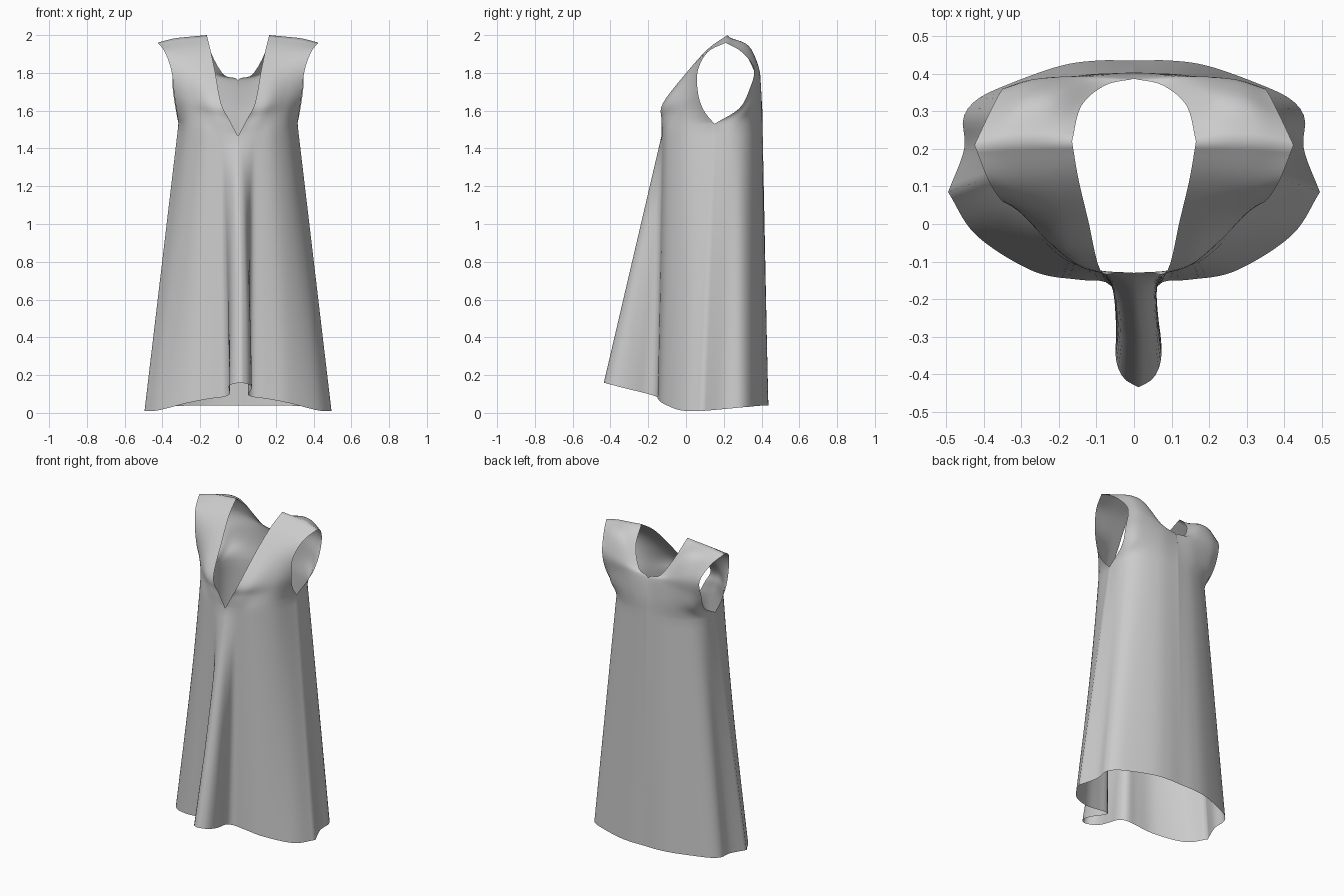
import bpy, bmesh
from mathutils import Vector

if "Cube" in bpy.data.objects:
    bpy.data.objects.remove(bpy.data.objects["Cube"])

N = 44        # columns per quarter panel
BODY = 26     # rows from hem to bust
STEP = 5      # rows between upper control rows


def spline(pts, steps=12):
    """Catmull-Rom curve through the points."""
    p = [Vector(q) for q in pts]
    p = [2 * p[0] - p[1]] + p + [2 * p[-1] - p[-2]]
    out = []
    for i in range(1, len(p) - 2):
        a, b, c, d = p[i - 1:i + 3]
        for k in range(steps):
            t = k / steps
            out.append(0.5 * (2 * b + (c - a) * t + (2 * a - 5 * b + 4 * c - d) * t * t
                              + (3 * b - a - 3 * c + d) * t ** 3))
    return out + [p[-2]]


def sample(pts, fracs):
    """Points on the curve at the given fractions of its length."""
    c = spline(pts)
    acc = [0.0]
    for a, b in zip(c, c[1:]):
        acc.append(acc[-1] + (b - a).length)
    out = []
    for f in fracs:
        s, i = f * acc[-1], 0
        while i < len(c) - 2 and acc[i + 1] < s:
            i += 1
        out.append(c[i].lerp(c[i + 1], (s - acc[i]) / (acc[i + 1] - acc[i])))
    return out


def panel(hem, bust, upper):
    """Straight skirt from hem to bust, then a smooth loft through the upper rows."""
    rows = [[a.lerp(b, k / BODY) for a, b in zip(hem, bust)] for k in range(BODY)]
    cols = [spline(col, STEP) for col in zip(bust, *upper)]
    return rows + [list(r) for r in zip(*cols)]


# Column spacing: the centre pleat takes 40% of the hem, 20% of the bust
even = [j / N for j in range(N + 1)]
fr = [0.5 * s if s < 0.4 else 0.2 + (s - 0.4) * 0.8 / 0.6 for s in even]
bk = [1 - f for f in reversed(fr)]

# Front quarter, centre front to side seam
front_hem = [(0, -.435, .16), (.04, -.41, .153), (.06, -.36, .14), (.058, -.28, .12),
             (.048, -.2, .1), (.075, -.155, .085), (.15, -.148, .075), (.27, -.125, .052),
             (.42, -.03, .014), (.495, .085, .01)]
front_bust = [(0, -.13, 1.465), (.1, -.122, 1.48), (.19, -.09, 1.5), (.27, .0, 1.52),
              (.315, .15, 1.53)]
# Front bodice rows, neck edge to armhole edge
front_upper = [
    [(.045, -.13, 1.55), (.14, -.11, 1.57), (.25, -.025, 1.585), (.325, .095, 1.60)],
    [(.09, -.122, 1.64), (.17, -.09, 1.655), (.26, -.01, 1.67), (.338, .064, 1.69)],
    [(.122, .01, 1.81), (.2, .02, 1.81), (.28, .04, 1.81), (.352, .062, 1.81)],
    [(.148, .12, 1.93), (.24, .115, 1.92), (.33, .11, 1.91), (.387, .115, 1.91)],
    [(.165, .22, 2.0), (.25, .22, 1.992), (.34, .217, 1.982), (.425, .21, 1.96)],
]
# Back quarter, side seam to centre back
back_hem = [(.495, .085, .01), (.452, .2, .02), (.455, .28, .028), (.42, .33, .032),
            (.34, .37, .036), (.2, .42, .04), (.1, .435, .04), (0, .435, .04)]
back_bust = [(.315, .15, 1.53), (.31, .26, 1.53), (.25, .34, 1.53), (.13, .39, 1.53),
             (0, .405, 1.53)]
# Back bodice rows, armhole edge to centre / neck edge
back_upper = [
    [(.33, .28, 1.61), (.28, .35, 1.62), (.14, .395, 1.63), (0, .402, 1.64)],
    [(.345, .335, 1.71), (.27, .375, 1.73), (.13, .395, 1.75), (0, .387, 1.76)],
    [(.35, .36, 1.82), (.27, .382, 1.83), (.17, .385, 1.82), (.075, .37, 1.79)],
    [(.385, .295, 1.91), (.3, .325, 1.94), (.22, .33, 1.94), (.14, .315, 1.90)],
]

f_rows = [sample(r, fr) for r in front_upper]
b_rows = [sample(r, bk) for r in back_upper] + [list(reversed(f_rows[-1]))]
panels = [
    panel(sample(front_hem, even), sample(front_bust, fr), f_rows),
    panel(sample(back_hem, bk), sample(back_bust, bk), b_rows),
]

# Join the quarters, mirrored, into one cloth surface
bm = bmesh.new()
for rows in panels:
    for side in (1, -1):
        grid = []
        for r in rows:
            line = []
            for p in r:
                lean = 0.012 * min(1, max(0, (-.15 - p.y) / .15))  # pleat leans right
                line.append(bm.verts.new((side * max(p.x, 0) + lean, p.y, p.z)))
            grid.append(line)
        for a, b in zip(grid, grid[1:]):
            for j in range(N):
                q = [a[j], a[j + 1], b[j + 1], b[j]]
                bm.faces.new(q if side > 0 else q[::-1])
bmesh.ops.remove_doubles(bm, verts=bm.verts, dist=0.0004)
bmesh.ops.recalc_face_normals(bm, faces=bm.faces)

mesh = bpy.data.meshes.new("dress")
bm.to_mesh(mesh)
bm.free()
dress = bpy.data.objects.new("dress", mesh)
bpy.context.collection.objects.link(dress)
bpy.context.view_layer.objects.active = dress
dress.select_set(True)
bpy.ops.object.shade_smooth()
